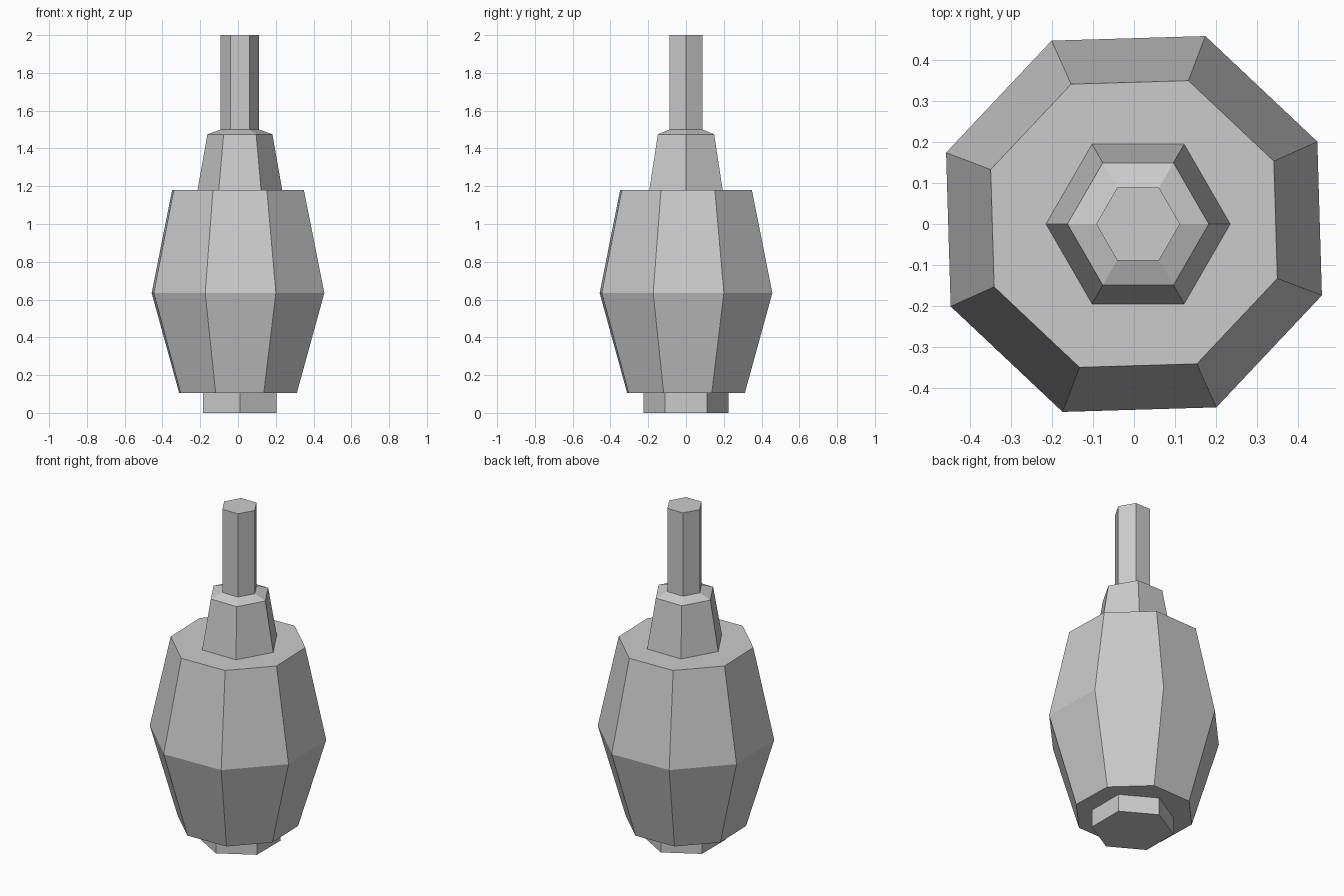
import bpy, bmesh, math

if "Cube" in bpy.data.objects:
    bpy.data.objects.remove(bpy.data.objects["Cube"], do_unlink=True)

grey = bpy.data.materials.new("plain grey")
grey.use_nodes = True
colour = (0.6, 0.6, 0.6, 1)
grey.diffuse_color = colour
grey.node_tree.nodes["Principled BSDF"].inputs["Base Color"].default_value = colour


def turned_part(name, sides, angle, centre_x, profile):
    """Closed flat-faced part from stacked polygon rings of (radius, height)."""
    bm = bmesh.new()
    rings = []
    for radius, z in profile:
        ring = []
        for i in range(sides):
            a = math.radians(angle) + math.tau * i / sides
            ring.append(bm.verts.new((centre_x + radius * math.cos(a), radius * math.sin(a), z)))
        rings.append(ring)
    for low, high in zip(rings, rings[1:]):
        for i in range(sides):
            j = (i + 1) % sides
            bm.faces.new((low[i], low[j], high[j], high[i]))
    bm.faces.new(rings[0][::-1])
    bm.faces.new(rings[-1])
    mesh = bpy.data.meshes.new(name)
    bm.to_mesh(mesh)
    bm.free()
    mesh.materials.append(grey)
    obj = bpy.data.objects.new(name, mesh)
    bpy.context.collection.objects.link(obj)
    return obj


# Hexagonal foot, with corners toward front and back
turned_part("foot", 6, 30, 0.01, [(0.225, 0), (0.225, 0.11)])
# Eight-sided bulging body
turned_part("body", 8, 24.2, 0, [(0.333, 0.105), (0.489, 0.635), (0.373, 1.18)])
# Tapered hexagonal collar with a shallow shoulder
turned_part("collar", 6, 0, 0.01, [(0.225, 1.175), (0.172, 1.475), (0.102, 1.5)])
# Hexagonal stem
turned_part("stem", 6, 0, 0.01, [(0.102, 1.495), (0.102, 2.0)])
